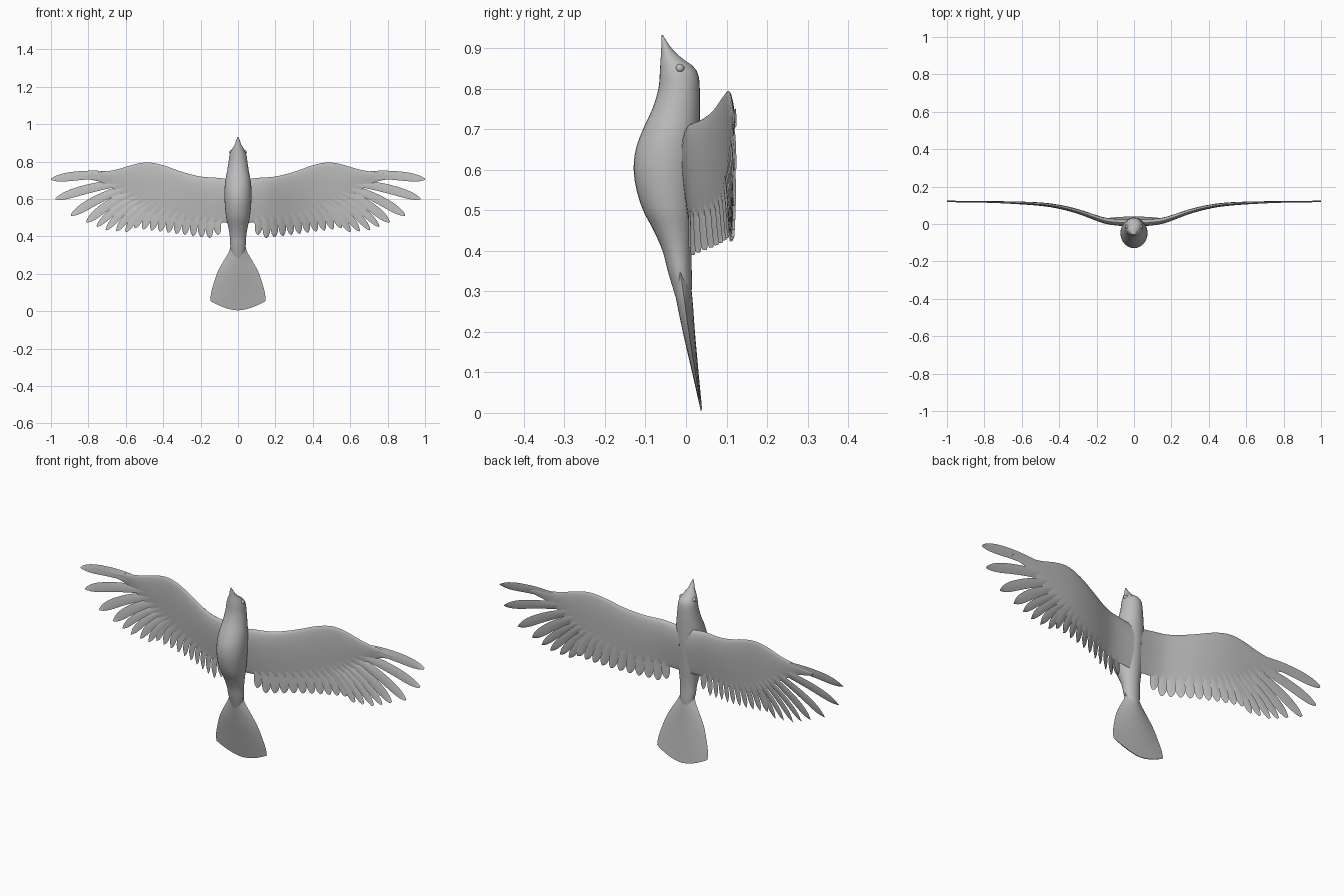
import bpy, bmesh, math
from mathutils import Vector

if "Cube" in bpy.data.objects:
    bpy.data.objects.remove(bpy.data.objects["Cube"])

grey = bpy.data.materials.new("soft grey")
grey.diffuse_color = (0.5, 0.5, 0.5, 1)
grey.use_nodes = True
grey.node_tree.nodes["Principled BSDF"].inputs["Base Color"].default_value = grey.diffuse_color


def curve(keys):
    """Smooth interpolation through (position, value) pairs."""
    keys = sorted(keys)

    def slope(i):
        a, b = keys[max(i - 1, 0)], keys[min(i + 1, len(keys) - 1)]
        return (b[1] - a[1]) / (b[0] - a[0])

    def f(x):
        x = min(max(x, keys[0][0]), keys[-1][0])
        i = 0
        while i < len(keys) - 2 and x > keys[i + 1][0]:
            i += 1
        (x0, v0), (x1, v1) = keys[i], keys[i + 1]
        h = x1 - x0
        t = (x - x0) / h
        return ((2*t**3 - 3*t*t + 1) * v0 + (t**3 - 2*t*t + t) * h * slope(i)
                + (3*t*t - 2*t**3) * v1 + (t**3 - t*t) * h * slope(i + 1))
    return f


def loft(bm, rings):
    """Skin a row of closed rings and cap both ends."""
    rows = [[bm.verts.new(p) for p in r] for r in rings]
    n = len(rows[0])
    for a, b in zip(rows, rows[1:]):
        for i in range(n):
            j = (i + 1) % n
            bm.faces.new((a[i], a[j], b[j], b[i]))
    bm.faces.new(rows[0][::-1])
    bm.faces.new(rows[-1])


def finish(name, bm, mirror=False, angle=50):
    bmesh.ops.recalc_face_normals(bm, faces=bm.faces)
    me = bpy.data.meshes.new(name)
    bm.to_mesh(me)
    bm.free()
    ob = bpy.data.objects.new(name, me)
    bpy.context.collection.objects.link(ob)
    me.materials.append(grey)
    bpy.ops.object.select_all(action='DESELECT')
    ob.select_set(True)
    bpy.context.view_layer.objects.active = ob
    bpy.ops.object.shade_smooth_by_angle(angle=math.radians(angle))
    if mirror:
        mod = ob.modifiers.new("mirror", 'MIRROR')
        mod.use_mirror_merge = False
    return ob


# Body, head and beak: belly line, back line and half width by height
belly = curve([(.24, -.012), (.3, -.03), (.35, -.045), (.4, -.058), (.45, -.08),
               (.5, -.106), (.55, -.122), (.6, -.129), (.65, -.124), (.7, -.106),
               (.75, -.083), (.8, -.068), (.85, -.064), (.9, -.061), (.932, -.06)])
back = curve([(.24, .005), (.3, .014), (.4, .014), (.5, .022), (.6, .03), (.7, .034),
              (.8, .034), (.835, .03), (.855, .018), (.875, -.01), (.9, -.036),
              (.932, -.057)])
width = curve([(.24, .01), (.3, .032), (.35, .041), (.4, .044), (.45, .052), (.5, .063),
               (.6, .072), (.68, .07), (.75, .058), (.8, .05), (.84, .044),
               (.87, .03), (.89, .017), (.91, .011), (.932, .002)])
bm = bmesh.new()
rings = []
for k in range(57):
    z = .24 + (.932 - .24) * k / 56
    c, r = (belly(z) + back(z)) / 2, (back(z) - belly(z)) / 2
    rings.append([(width(z) * math.cos(a), c + r * math.sin(a), z)
                  for a in (math.tau * i / 28 for i in range(28))])
loft(bm, rings)
finish("body", bm)

# Eyes
bm = bmesh.new()
bmesh.ops.create_uvsphere(bm, u_segments=16, v_segments=10, radius=.011)
bmesh.ops.translate(bm, verts=bm.verts, vec=(.036, -.015, .85))
finish("eyes", bm, mirror=True)

# Fanned tail: thick at the root, thin and rounded at the end
fan = curve([(0, .038), (.15, .046), (.3, .073), (.5, .108), (.7, .13), (.88, .145), (1, .147)])
tail_y = curve([(0, .039), (.1, .023), (.2, .007), (.3, -.007), (.37, -.018)])
tail_t = curve([(0, .0015), (.1, .008), (.2, .015), (.3, .021), (.37, .02)])
bm = bmesh.new()
rings = []
for k in range(17):
    t = k / 16
    ring = []
    for i in range(28):
        a = math.tau * i / 28
        u, s = math.cos(a), math.sin(a)
        z = .37 + (.004 + .05 * abs(u) ** 1.7 - .37) * t
        ring.append((fan(t) * u, tail_y(z) + tail_t(z) * s * abs(s), z))
    rings.append(ring)
loft(bm, rings)
finish("tail", bm)

# Wing panel: leading edge, feather line, sweep and thickness along the span
wing_y = curve([(0, .008), (.08, .009), (.15, .017), (.2, .032), (.3, .067), (.4, .092),
                (.5, .106), (.7, .116), (1, .121)])
lead = curve([(.02, .70), (.1, .712), (.2, .72), (.3, .745), (.4, .78), (.48, .795),
              (.55, .786), (.65, .757), (.75, .74), (.82, .728)])
trail = curve([(.02, .47), (.1, .475), (.3, .49), (.45, .52), (.55, .57), (.63, .63),
               (.72, .685), (.82, .71)])
thick = curve([(.02, .022), (.15, .018), (.3, .014), (.5, .010), (.82, .004)])
bm = bmesh.new()
rings = []
for k in range(33):
    x = .02 + .8 * k / 32
    ring = []
    for i in range(24):
        a = math.tau * i / 24
        u = (1 - math.cos(a)) / 2
        s = math.sin(a) * (1 - .75 * u) * 1.3
        z = lead(x) + (trail(x) - lead(x)) * u
        ring.append((x, wing_y(x) + thick(x) * s, z))
    rings.append(ring)
loft(bm, rings)
finish("wings", bm, mirror=True)

# Flight feathers: thin blades that follow the wing surface
blade = curve([(0, .6), (.3, .9), (.7, 1), (.85, .85), (.95, .5), (1, .12)])


def feather(bm, base, tip, half):
    base, tip = Vector(base), Vector(tip)
    d = (tip - base).normalized()
    side = Vector((-d.y, d.x))
    rings = []
    for k in range(13):
        s = 1 - (1 - k / 12) ** 1.4
        mid = base.lerp(tip, s) + side * .012 * math.sin(math.pi * s)
        ring = []
        for w, t in ((-1, 0), (-.4, 1), (.4, 1), (1, 0), (.4, -1), (-.4, -1)):
            p = mid + side * half * blade(s) * w
            ring.append((p.x, wing_y(p.x) + .004 * w + t * .004 * (1 - .7 * s), p.y))
        rings.append(ring)
    loft(bm, rings)


bm = bmesh.new()
primaries = [((.62, .725), (1, .705)), ((.60, .69), (.975, .6)), ((.58, .67), (.893, .512)),
             ((.55, .65), (.81, .476)), ((.525, .63), (.755, .452)), ((.5, .62), (.706, .434)),
             ((.48, .6), (.65, .428)), ((.46, .59), (.6, .424))]
for i, (base, tip) in enumerate(primaries):
    feather(bm, base, tip, .024 if i < 4 else .019)
finish("primary_feathers", bm, mirror=True)

bm = bmesh.new()
for i in range(11):
    f = i / 10
    tip_x = .107 + .445 * f
    tip_z = (.408 if i == 0 else .384 + .06 * f)
    feather(bm, (tip_x - .02 - .08 * f, .56 + .03 * f), (tip_x, tip_z), .021)
finish("secondary_feathers", bm, mirror=True)
